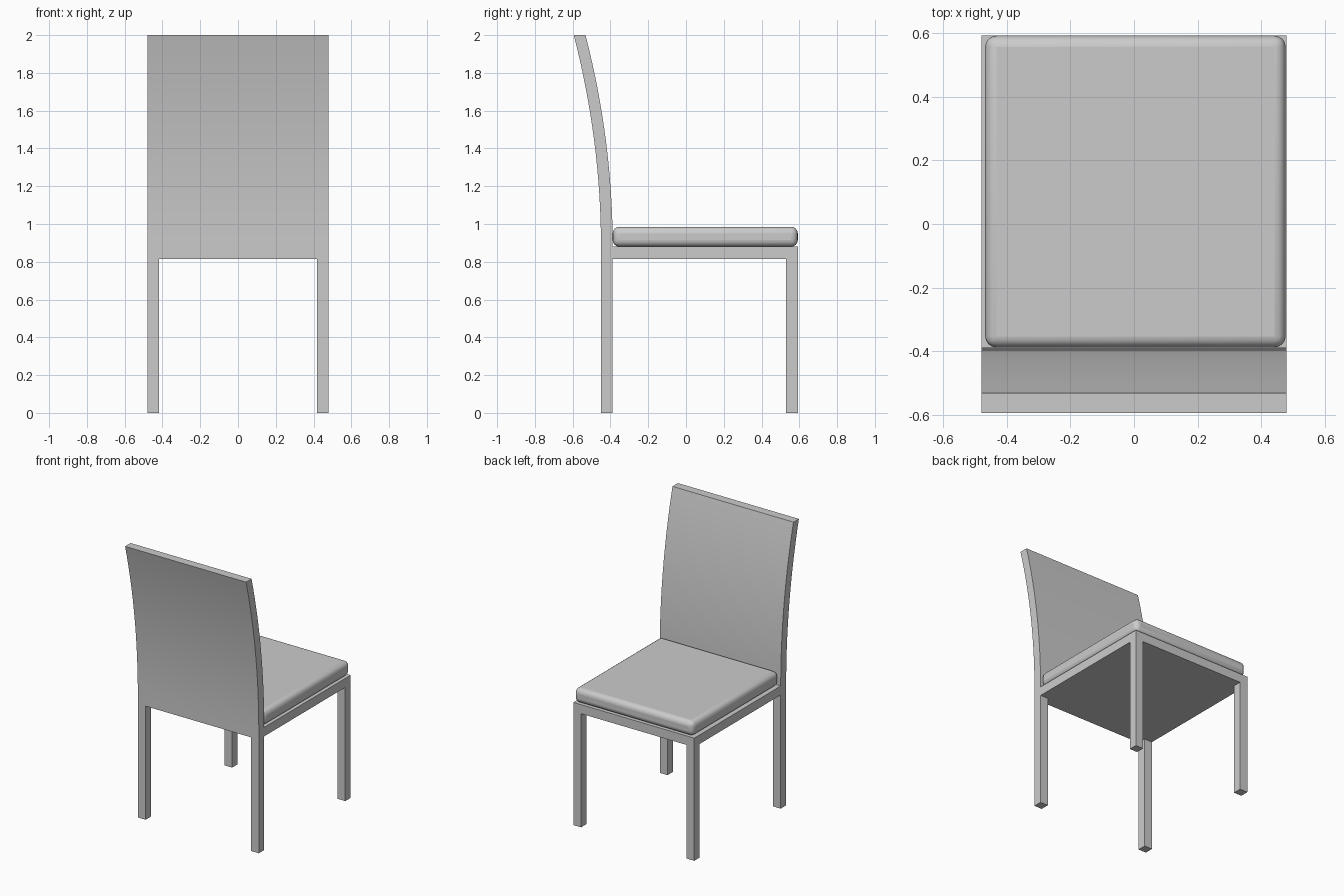
import bpy, bmesh
from mathutils import Matrix, Vector

cube = bpy.data.objects.get("Cube")
if cube:
    bpy.data.objects.remove(cube, do_unlink=True)

# single grey finish
grey = bpy.data.materials.new("plain grey")
grey.use_nodes = True
colour = (0.6, 0.6, 0.6, 1)
grey.diffuse_color = colour
grey.node_tree.nodes["Principled BSDF"].inputs["Base Color"].default_value = colour

HALF = 0.48              # half width of the chair
LEG = 0.062              # timber thickness
REAR, FRONT = -0.45, 0.592   # extent of the seat frame along y
UNDER, TOP = 0.815, 0.88     # underside and top of the seat frame
HEIGHT = 2.0


def add_object(name, bm):
    bmesh.ops.recalc_face_normals(bm, faces=bm.faces)
    mesh = bpy.data.meshes.new(name)
    bm.to_mesh(mesh)
    bm.free()
    mesh.materials.append(grey)
    obj = bpy.data.objects.new(name, mesh)
    bpy.context.collection.objects.link(obj)
    return obj


def box(name, low, high):
    low, high = Vector(low), Vector(high)
    bm = bmesh.new()
    place = Matrix.Translation((low + high) / 2) @ Matrix.Diagonal((*(high - low), 1))
    bmesh.ops.create_cube(bm, size=1, matrix=place)
    return add_object(name, bm)


def smooth(obj, angle):
    bpy.ops.object.select_all(action="DESELECT")
    obj.select_set(True)
    bpy.context.view_layer.objects.active = obj
    bpy.ops.object.shade_smooth_by_angle(angle=angle)


# four square legs
for side, x in (("right", -HALF), ("left", HALF - LEG)):
    for end, y in (("backrest", REAR), ("seat", FRONT - LEG)):
        box(f"{side}_{end}_leg", (x, y, 0), (x + LEG, y + LEG, UNDER))

# flat seat frame
box("seat_frame", (-HALF, REAR + LEG, UNDER), (HALF, FRONT, TOP))

# backrest: straight at the seat, then sweeping outwards
steps = 16
path = [(REAR, UNDER)]
for i in range(steps + 1):
    t = i / steps
    path.append((REAR - 0.144 * t * t, TOP + (HEIGHT - TOP) * t))
outline = path + [(y + LEG, z) for y, z in reversed(path)]
bm = bmesh.new()
side_face = bm.faces.new([bm.verts.new((-HALF, y, z)) for y, z in outline])
swept = bmesh.ops.extrude_face_region(bm, geom=[side_face])["geom"]
bmesh.ops.translate(bm, vec=(2 * HALF, 0, 0),
                    verts=[v for v in swept if isinstance(v, bmesh.types.BMVert)])
smooth(add_object("backrest", bm), 0.6)

# rounded cushion
cushion = box("cushion", (-0.468, REAR + LEG, TOP), (0.477, FRONT, 0.985))
bevel = cushion.modifiers.new("rounded edges", "BEVEL")
bevel.width = 0.035
bevel.segments = 4
smooth(cushion, 1.0)
